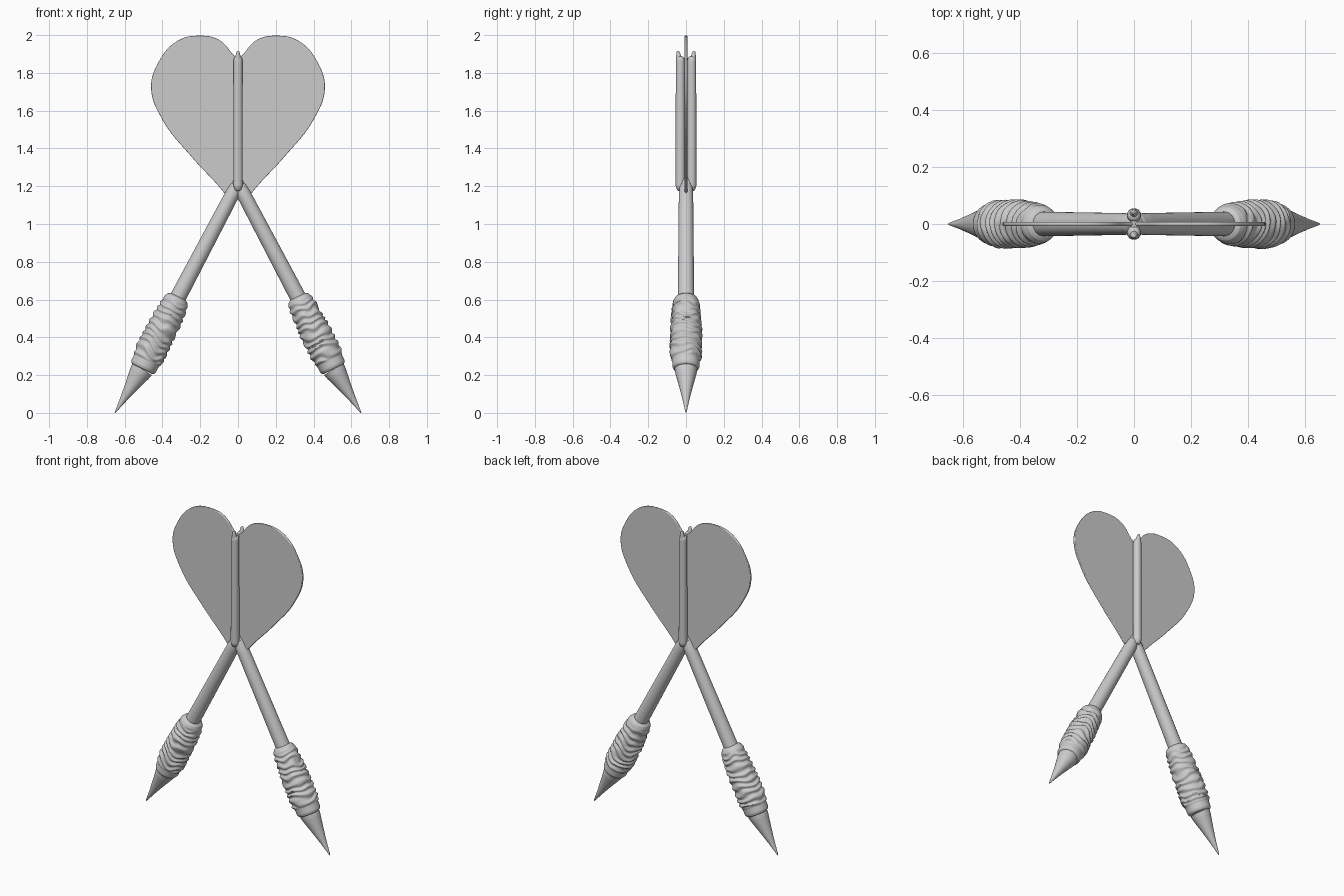
import bpy, bmesh, math
from mathutils import Vector, noise

cube = bpy.data.objects.get("Cube")
if cube:
    bpy.data.objects.remove(cube, do_unlink=True)

grey = bpy.data.materials.new("plain grey")
grey.use_nodes = True
colour = (0.6, 0.6, 0.6, 1)
grey.diffuse_color = colour
grey.node_tree.nodes["Principled BSDF"].inputs["Base Color"].default_value = colour


def interp(keys, t):
    """Linear lookup in a list of (position, value) pairs."""
    for (a, va), (b, vb) in zip(keys, keys[1:]):
        if t <= b:
            return va + (vb - va) * (t - a) / (b - a)
    return keys[-1][1]


def finish(obj, angle=50):
    obj.data.materials.clear()
    obj.data.materials.append(grey)
    bpy.ops.object.select_all(action='DESELECT')
    obj.select_set(True)
    bpy.context.view_layer.objects.active = obj
    bpy.ops.object.shade_smooth_by_angle(angle=math.radians(angle))


def turned(name, start, end, profile, rows=24, sides=32, bump=None):
    """Round part along a straight axis; profile gives the radius along it."""
    start, end = Vector(start), Vector(end)
    axis = (end - start).normalized()
    u = Vector((0, 1, 0)) if abs(axis.y) < 0.9 else Vector((1, 0, 0))
    v = axis.cross(u).normalized()
    stops = sorted({i / rows for i in range(rows + 1)} | {k[0] for k in profile})
    bm = bmesh.new()
    rings = []
    for t in stops:
        ring = []
        for i in range(sides):
            a = math.tau * i / sides
            r = interp(profile, t) + (bump(t, a) if bump else 0)
            ring.append(bm.verts.new(start.lerp(end, t) + r * (u * math.cos(a) + v * math.sin(a))))
        rings.append(ring)
    for low, high in zip(rings, rings[1:]):
        for i in range(sides):
            j = (i + 1) % sides
            bm.faces.new((low[i], low[j], high[j], high[i]))
    bm.faces.new(rings[0][::-1])
    bm.faces.new(rings[-1])
    bmesh.ops.recalc_face_normals(bm, faces=bm.faces)
    mesh = bpy.data.meshes.new(name)
    bm.to_mesh(mesh)
    bm.free()
    obj = bpy.data.objects.new(name, mesh)
    bpy.context.collection.objects.link(obj)
    finish(obj)
    return obj


def fin(name, side):
    """Rounded half-heart vane with a softened rim."""
    outline = [(0, 1.87), (0.03, 1.895), (0.1, 1.97), (0.2, 1.993), (0.32, 1.965),
               (0.42, 1.85), (0.456, 1.72), (0.4, 1.56), (0.24, 1.355),
               (0.11, 1.215), (0.072, 1.17), (0, 1.2)]
    curve = bpy.data.curves.new(name, 'CURVE')
    curve.dimensions = '2D'
    curve.fill_mode = 'BOTH'
    curve.extrude = 0.003
    curve.bevel_depth = 0.004
    curve.bevel_resolution = 2
    spline = curve.splines.new('BEZIER')
    spline.bezier_points.add(len(outline) - 1)
    spline.use_cyclic_u = True
    for p, (x, z) in zip(spline.bezier_points, outline):
        p.co = (side * x, z, 0)
        kind = 'VECTOR' if x < 0.08 else 'AUTO'
        p.handle_left_type = p.handle_right_type = kind
    obj = bpy.data.objects.new(name, curve)
    obj.rotation_euler.x = math.pi / 2
    bpy.context.collection.objects.link(obj)
    bpy.ops.object.select_all(action='DESELECT')
    obj.select_set(True)
    bpy.context.view_layer.objects.active = obj
    bpy.ops.object.convert(target='MESH')
    finish(bpy.context.view_layer.objects.active, 40)


# Barrel profile: rounded shoulder, swollen grip, plain collar at the lower end
barrel_profile = [(0, 0.045), (0.02, 0.058), (0.06, 0.067), (0.15, 0.072), (0.45, 0.081),
                  (0.75, 0.082), (0.85, 0.079), (0.88, 0.073), (0.96, 0.072),
                  (0.985, 0.068), (1, 0.058)]
tip_profile = [(0, 0.06), (0.1, 0.056), (0.4, 0.036), (0.7, 0.018), (0.95, 0.005), (1, 0.001)]

for side, label in ((1, "left"), (-1, "right")):
    top = (0, 0, 1.215)
    neck = (side * 0.316, 0, 0.615)
    collar = (side * 0.507, 0, 0.232)
    point = (side * 0.652, 0, 0.0)

    def wrap(t, a):
        # Uneven cord windings that fade out at both ends
        fade = min(1, max(0, (t - 0.05) / 0.08), max(0, (0.88 - t) / 0.04))
        wobble = noise.noise(Vector((math.cos(a), math.sin(a) + 4 * side, t * 5)))
        ridge = math.sin(math.tau * (t * 11 + a / math.tau + 0.9 * wobble))
        return fade * (0.0045 * ridge + 0.004 * wobble)

    turned(label + "_shaft", top, neck, [(0, 0.022), (0.03, 0.034), (0.1, 0.038), (1, 0.043)])
    turned(label + "_grip", neck, collar, barrel_profile, 110, 64, wrap)
    turned(label + "_point", collar, point, tip_profile)
    fin(label + "_fin", side)

# Twin ribs clamping the fins, each ending in a small outer prong
rib_profile = [(0, 0.01), (0.01, 0.018), (0.04, 0.025), (0.97, 0.024), (0.99, 0.02), (1, 0.012)]
for side, label in ((-1, "front"), (1, "back")):
    turned(label + "_rib", (0, side * 0.03, 1.175), (0, side * 0.03, 1.888), rib_profile)
    turned(label + "_prong", (0, side * 0.035, 1.865), (0, side * 0.043, 1.917),
           [(0, 0.018), (0.5, 0.013), (0.9, 0.008), (1, 0.003)], 8, 16)

# Hub where the shafts meet, and the core between the ribs
turned("hub", (0, 0, 1.165), (0, 0, 1.25), [(0, 0.02), (0.2, 0.034), (0.6, 0.034), (1, 0.015)])
turned("rib_core", (0, 0, 1.2), (0, 0, 1.88), [(0, 0.014), (1, 0.014)], 4)
